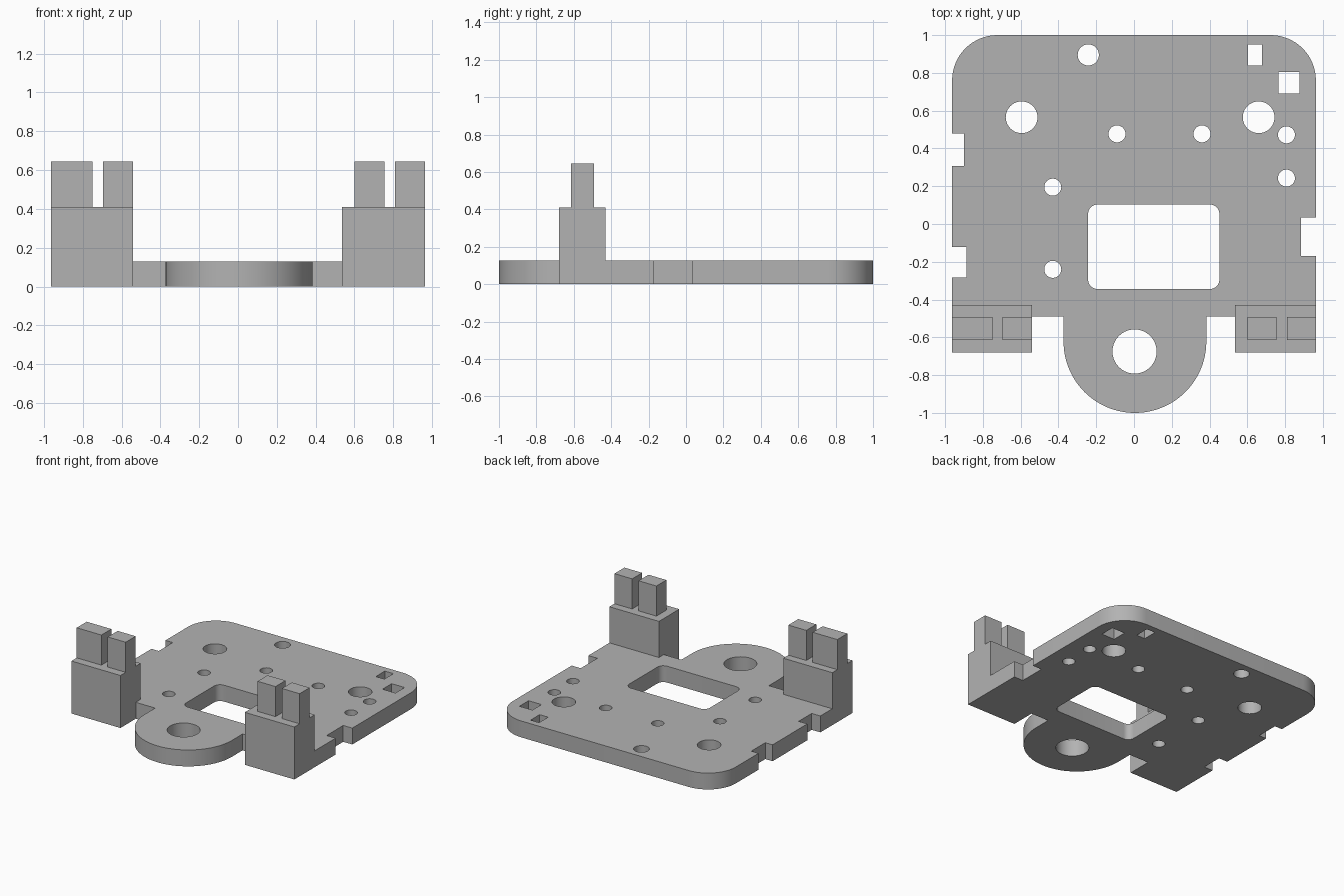
import bpy, bmesh
from math import sin, cos, pi

if "Cube" in bpy.data.objects:
    bpy.data.objects.remove(bpy.data.objects["Cube"])

GREY = (0.45, 0.45, 0.45, 1)
HALF = 0.963      # half width of the plate
THICK = 0.128

grey = bpy.data.materials.new("plain grey")
grey.use_nodes = True
grey.diffuse_color = GREY
grey.node_tree.nodes["Principled BSDF"].inputs["Base Color"].default_value = GREY


def arc(cx, cy, r, start, end, steps=16):
    """Points on an arc; angles are in quarter turns."""
    angles = [(start + (end - start) * i / steps) * pi / 2 for i in range(steps + 1)]
    return [(cx + r * cos(a), cy + r * sin(a)) for a in angles]


def circle(cx, cy, r):
    return arc(cx, cy, r, 0, 4, 40)[:-1]


def rect(x0, x1, y0, y1):
    return [(x0, y0), (x1, y0), (x1, y1), (x0, y1)]


def rounded_rect(x0, x1, y0, y1, r):
    corners = [(x1 - r, y1 - r), (x0 + r, y1 - r), (x0 + r, y0 + r), (x1 - r, y0 + r)]
    return [p for i, (x, y) in enumerate(corners) for p in arc(x, y, r, i, i + 1, 8)]


def notch(edge, depth_x, y0, y1):
    """Rectangular bite in a side edge, listed from y0 to y1."""
    return [(edge, y0), (depth_x, y0), (depth_x, y1), (edge, y1)]


def plate(name, loops, thickness):
    """Outline with holes, filled and extruded up from the ground."""
    curve = bpy.data.curves.new(name, "CURVE")
    curve.dimensions = "2D"
    curve.fill_mode = "BOTH"
    curve.extrude = thickness / 2
    for loop in loops:
        spline = curve.splines.new("POLY")
        spline.points.add(len(loop) - 1)
        for point, (x, y) in zip(spline.points, loop):
            point.co = (x, y, 0, 1)
        spline.use_cyclic_u = True
    helper = bpy.data.objects.new(name + " curve", curve)
    bpy.context.collection.objects.link(helper)
    graph = bpy.context.evaluated_depsgraph_get()
    mesh = bpy.data.meshes.new_from_object(helper.evaluated_get(graph))
    bpy.data.objects.remove(helper)
    bm = bmesh.new()
    bm.from_mesh(mesh)
    bmesh.ops.remove_doubles(bm, verts=bm.verts, dist=0.0001)
    bmesh.ops.translate(bm, verts=bm.verts, vec=(0, 0, thickness / 2))
    bmesh.ops.recalc_face_normals(bm, faces=bm.faces)
    bm.to_mesh(mesh)
    bm.free()
    mesh.materials.clear()
    mesh.materials.append(grey)
    obj = bpy.data.objects.new(name, mesh)
    bpy.context.collection.objects.link(obj)
    return obj


def box(name, x, y, z):
    bpy.ops.mesh.primitive_cube_add(size=1)
    obj = bpy.context.object
    obj.name = name
    for vert in obj.data.vertices:
        vert.co = [sum(s) / 2 + c * (s[1] - s[0]) for s, c in zip((x, y, z), vert.co)]
    obj.data.materials.append(grey)
    return obj


# Plate outline, anticlockwise from the right tower's rear corner
R = 0.24
outline = [(-HALF, -0.43), (-0.54, -0.43), (-0.54, -0.49), (-0.373, -0.49)]
outline += arc(0.005, -0.622, 0.378, 2, 4, 48)
outline += [(0.383, -0.49), (0.535, -0.49), (0.535, -0.43), (HALF, -0.43)]
outline += notch(HALF, 0.885, -0.17, 0.035)
outline += arc(HALF - R, 1 - R, R, 0, 1)
outline += arc(R - HALF, 1 - R, R, 1, 2)
outline += notch(-HALF, -0.9, 0.48, 0.307)
outline += notch(-HALF, -0.888, -0.122, -0.283)

# Openings through the plate
holes = [rounded_rect(-0.243, 0.452, -0.344, 0.103, 0.05),
         rect(0.604, 0.678, 0.838, 0.95), rect(0.764, 0.876, 0.692, 0.805),
         circle(0.003, -0.675, 0.117), circle(-0.242, 0.895, 0.056)]
holes += [circle(x, 0.565, 0.084) for x in (-0.595, 0.66)]
holes += [circle(x, y, 0.045) for x, y in
          ((-0.09, 0.477), (0.36, 0.477), (0.807, 0.472),
           (0.807, 0.243), (-0.43, 0.195), (-0.43, -0.24))]

base = plate("base_plate", [outline] + holes, THICK)
bpy.ops.object.select_all(action="DESELECT")
base.select_set(True)
bpy.context.view_layer.objects.active = base
bpy.ops.object.shade_smooth_by_angle(angle=pi / 6)

# Towers, each topped by two prongs
towers = {
    "right": ((-HALF, -0.54), [(-HALF, -0.75), (-0.695, -0.54)]),
    "left": ((0.535, HALF), [(0.6, 0.755), (0.81, HALF)]),
}
for side, (span, prongs) in towers.items():
    box(side + "_tower", span, (-0.68, -0.43), (0, 0.41))
    for place, prong in zip(("first", "second"), prongs):
        box(f"{side}_{place}_prong", prong, (-0.615, -0.492), (0.41, 0.645))
